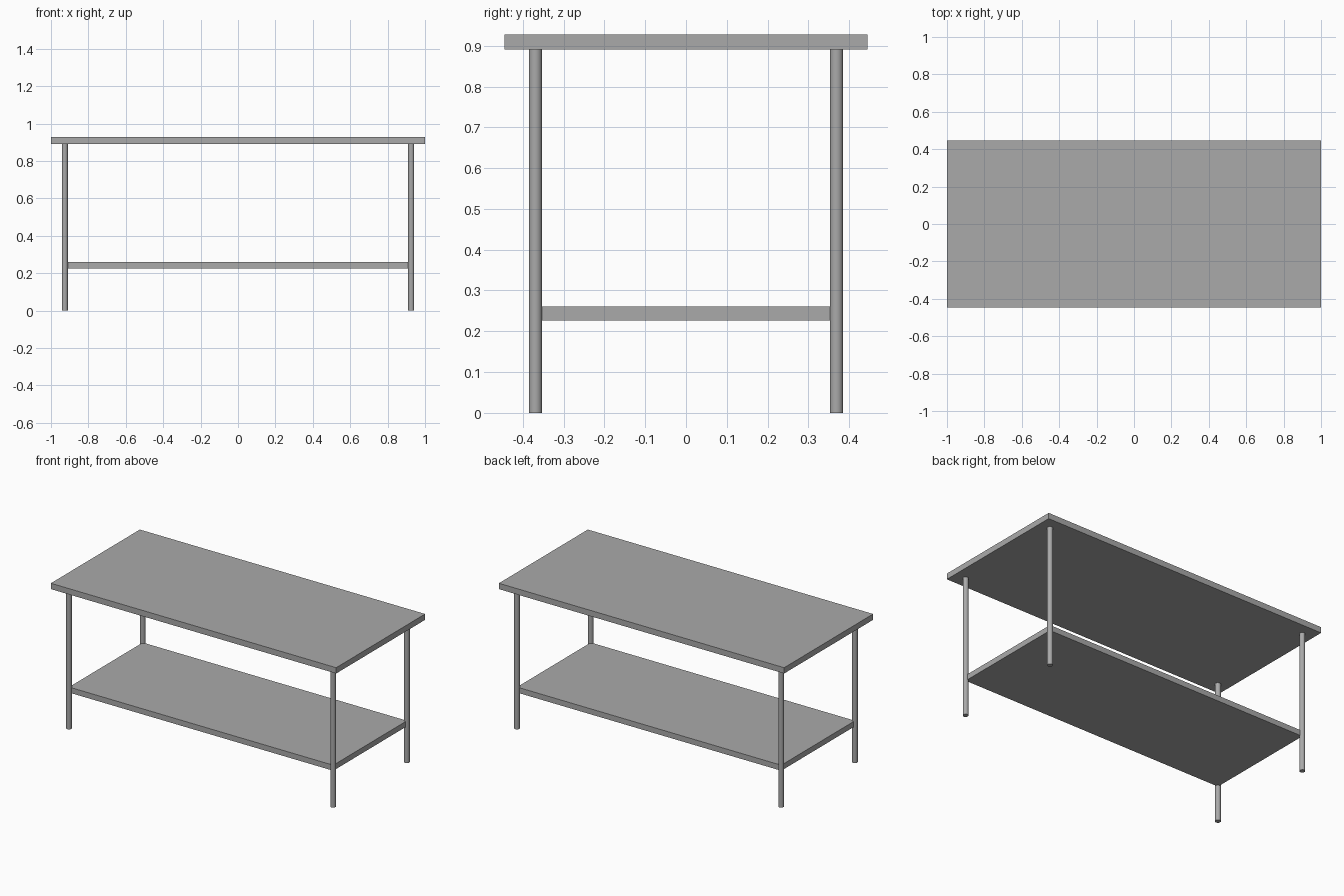
import bpy

if "Cube" in bpy.data.objects:
    bpy.data.objects.remove(bpy.data.objects["Cube"])

steel = bpy.data.materials.new("steel grey")
steel.diffuse_color = (0.40, 0.40, 0.40, 1)
steel.use_nodes = True
steel.node_tree.nodes["Principled BSDF"].inputs["Base Color"].default_value = steel.diffuse_color

LEG_X, LEG_Y, LEG_R = 0.926, 0.369, 0.0163
TOP_Z0, TOP_Z1 = 0.891, 0.928


def slab(name, half_x, half_y, z0, z1):
    bpy.ops.mesh.primitive_cube_add(size=1, location=(0, 0, (z0 + z1) / 2))
    ob = bpy.context.object
    ob.name = name
    ob.scale = (2 * half_x, 2 * half_y, z1 - z0)
    bpy.ops.object.transform_apply(location=False, rotation=False, scale=True)
    ob.data.materials.append(steel)


def leg(name, x, y):
    bpy.ops.mesh.primitive_cylinder_add(vertices=32, radius=LEG_R, depth=TOP_Z0,
                                        location=(x, y, TOP_Z0 / 2))
    ob = bpy.context.object
    ob.name = name
    ob.data.materials.append(steel)
    bpy.ops.object.shade_smooth_by_angle()


# Work surface, and lower shelf whose corners sit on the leg axes
slab("table_top", 1.0, 0.4455, TOP_Z0, TOP_Z1)
slab("lower_shelf", LEG_X, LEG_Y, 0.226, 0.261)

# Four round legs
for side, sx in (("left", -1), ("right", 1)):
    for end, sy in (("front", -1), ("back", 1)):
        leg(f"{end}_{side}_leg", sx * LEG_X, sy * LEG_Y)
